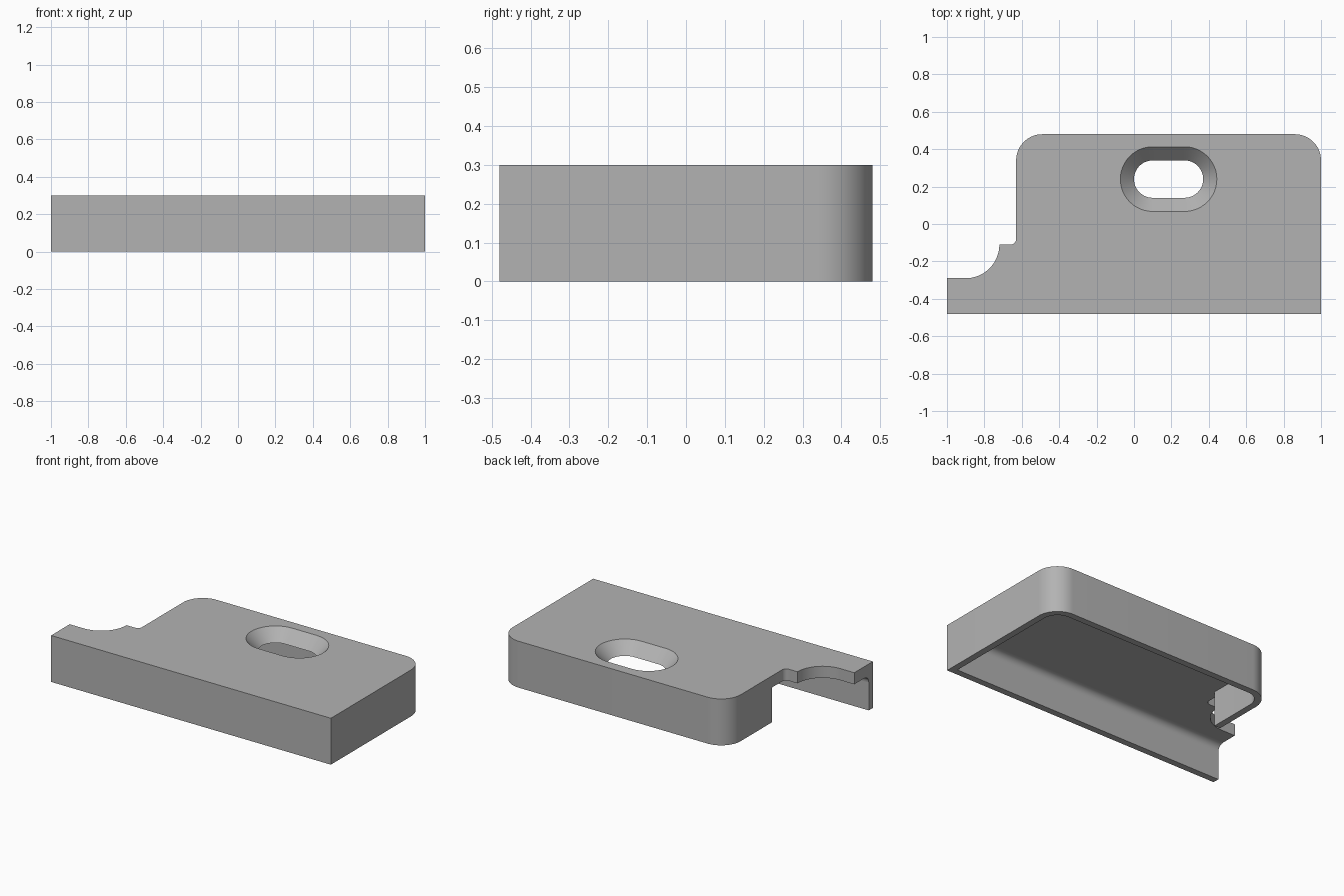
import bpy, bmesh, math
from mathutils import Vector

old = bpy.data.objects.get("Cube")
if old:
    bpy.data.objects.remove(old, do_unlink=True)

H, DECK, T = 0.30, 0.225, 0.042      # height, deck underside, wall thickness
X, Y, LEFT = 1.0, 0.48, -0.63        # outer extents and stepped side
R = 0.14                             # back corner radius
WALL_END = 0.02

grey = bpy.data.materials.new("plain grey")
grey.use_nodes = True
grey.diffuse_color = (0.45, 0.45, 0.45, 1)
grey.node_tree.nodes["Principled BSDF"].inputs["Base Color"].default_value = grey.diffuse_color


def arc(cx, cy, r, a, b, n=16):
    steps = [math.radians(a + (b - a) * i / n) for i in range(n + 1)]
    return [(cx + r * math.cos(t), cy + r * math.sin(t)) for t in steps]


def slot(cx, cy, half, r):
    return arc(cx + half, cy, r, -90, 90, 24) + arc(cx - half, cy, r, 90, 270, 24)


def ring(bm, pts, z):
    return [bm.verts.new((x, y, z)) for x, y in pts]


def close(bm, *rings):
    """Cap flat rings, treating later ones as holes."""
    edges = []
    for vs in rings:
        for a, b in zip(vs, vs[1:] + vs[:1]):
            edges.append(bm.edges.get((a, b)) or bm.edges.new((a, b)))
    bmesh.ops.triangle_fill(bm, use_beauty=True, edges=edges, normal=Vector((0, 0, 1)))


def sides(bm, low, high):
    n = len(low)
    for i in range(n):
        j = (i + 1) % n
        bm.faces.new((low[i], low[j], high[j], high[i]))


def prism(name, outline, z0, z1, hole_low=None, hole_high=None):
    bm = bmesh.new()
    low, high = ring(bm, outline, z0), ring(bm, outline, z1)
    sides(bm, low, high)
    lows, highs = [low], [high]
    if hole_low:
        lows.append(ring(bm, hole_low, z0))
        highs.append(ring(bm, hole_high, z1))
        sides(bm, lows[1], highs[1])
    close(bm, *lows)
    close(bm, *highs)
    return finish(name, bm)


def finish(name, bm):
    bmesh.ops.recalc_face_normals(bm, faces=bm.faces[:])
    mesh = bpy.data.meshes.new(name)
    bm.to_mesh(mesh)
    bm.free()
    mesh.materials.append(grey)
    ob = bpy.data.objects.new(name, mesh)
    bpy.context.collection.objects.link(ob)
    bpy.ops.object.select_all(action='DESELECT')
    ob.select_set(True)
    bpy.context.view_layer.objects.active = ob
    bpy.ops.object.shade_smooth_by_angle(angle=math.radians(30))
    return ob


def back_corners(inset):
    """Rounded back edge, from the +x side to the stepped side."""
    r = R - inset
    return arc(X - R, Y - R, r, 0, 90) + arc(LEFT + R, Y - R, r, 90, 180)


# Top deck with notched corner and countersunk slot
deck_outline = ([(-X, -Y), (X, -Y)] + back_corners(0)
                + arc(LEFT - 0.03, -0.08, 0.03, 0, -90, 8)
                + arc(-0.9, -0.11, 0.18, 0, -90, 24)
                + [(-X, -0.29)])
prism("top_deck", deck_outline, DECK, H,
      slot(0.185, 0.24, 0.085, 0.10), slot(0.185, 0.24, 0.085, 0.173))

# Skirt wall running round front, side, back and part of the stepped side
wall_outline = ([(-X, -Y), (X, -Y)] + back_corners(0)
                + [(LEFT, WALL_END), (LEFT + T, WALL_END)]
                + back_corners(T)[::-1]
                + [(X - T, -Y + T), (-X, -Y + T)])
prism("skirt_wall", wall_outline, 0, DECK)

# Inner fillet between front wall and deck
F = 0.045
y0 = -Y + T
profile = [(y0, DECK)] + arc(y0 + F, DECK - F, F, 90, 180, 10)
bm = bmesh.new()
ends = [[bm.verts.new((x, y, z)) for y, z in profile] for x in (-X, X - T)]
sides(bm, *ends)
for end in ends:
    bm.faces.new(end)
finish("front_fillet", bm)
